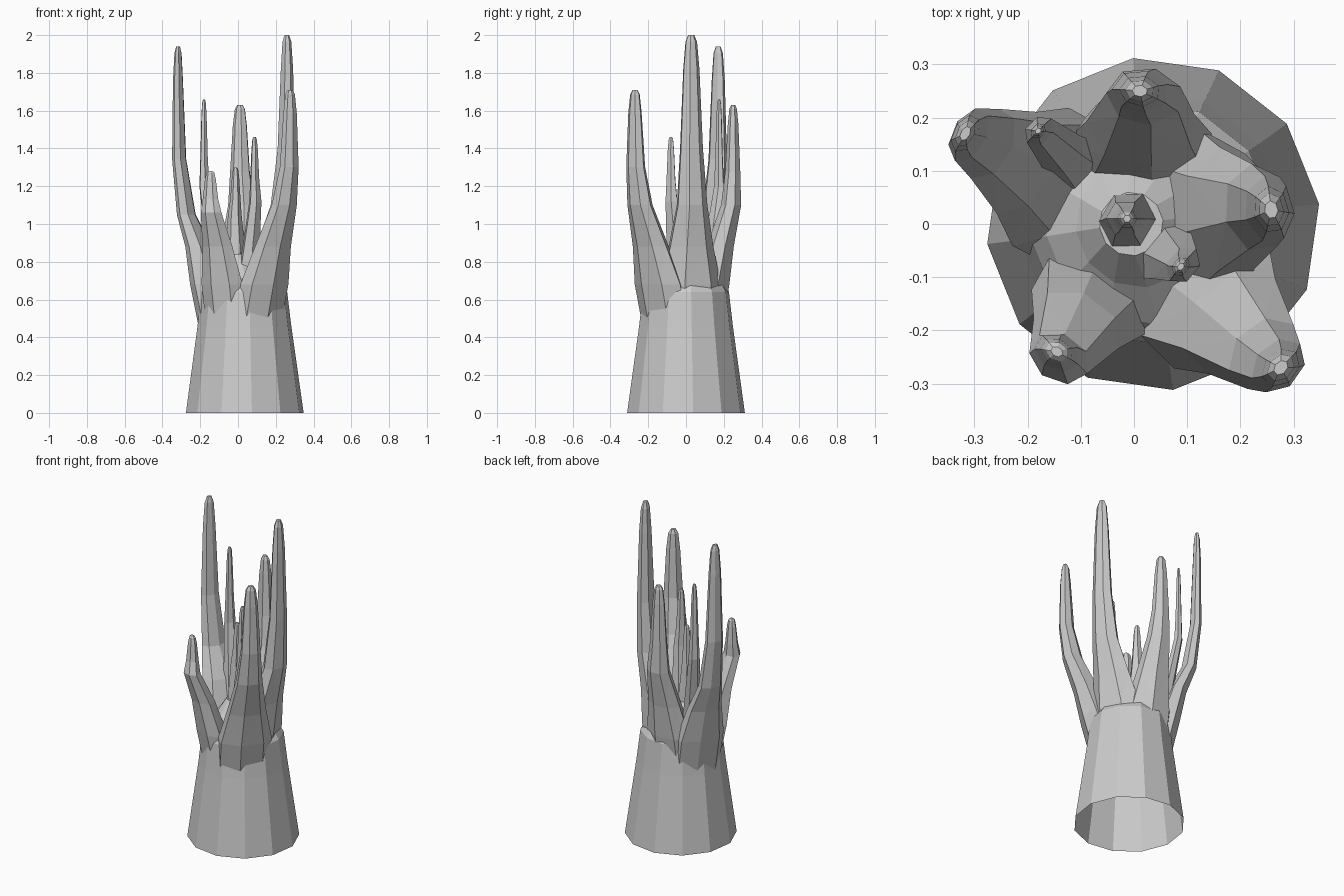
import bpy, bmesh
from math import atan2
from mathutils import Vector, Matrix

if "Cube" in bpy.data.objects:
    bpy.data.objects.remove(bpy.data.objects["Cube"])


def tube(name, rings, sides, angle=0):
    """Closed low-poly tube; ring = (centre, radial half width, tangential half width)."""
    bm = bmesh.new()
    loops = []
    for centre, r, t in rings:
        m = (Matrix.Translation(centre) @ Matrix.Rotation(angle, 4, 'Z')
             @ Matrix.Diagonal((r, t, 1, 1)))
        loops.append(bmesh.ops.create_circle(bm, segments=sides, radius=1, matrix=m)["verts"])
    for lo, hi in zip(loops, loops[1:]):
        for i in range(sides):
            j = (i + 1) % sides
            bm.faces.new((lo[i], lo[j], hi[j], hi[i]))
    bm.faces.new(loops[0])
    bm.faces.new(loops[-1])
    bmesh.ops.triangulate(bm, faces=[f for f in bm.faces if len(f.verts) == 4])
    bmesh.ops.recalc_face_normals(bm, faces=bm.faces)
    me = bpy.data.meshes.new(name)
    bm.to_mesh(me)
    bm.free()
    ob = bpy.data.objects.new(name, me)
    bpy.context.collection.objects.link(ob)
    return ob


def branch(name, bend, tip, width, flat=1.15, sides=7):
    """Leaves the trunk outwards, straightens at the bend, then tapers to the tip."""
    bend, tip = Vector(bend), Vector(tip)
    # root and crotch: (share of the bend's offset, height, size, webbing)
    rings = [(Vector((bend.x * out, bend.y * out, z)), width * s / flat, width * s * flat * web)
             for out, z, s, web in ((.4, .44, 1.8, 1.1), (.58, .68, 1.75, 1.15), (.76, .88, 1.36, 1.08))]
    rings.append((bend, width / flat, width * flat))
    # upright upper part, sideways drift mostly done by the first third
    for up, drift, s in ((.33, .85, .75), (.8, 1, .53), (.96, 1, .38), (1, 1, .2)):
        p = bend.lerp(tip, drift)
        p.z = bend.z + (tip.z - bend.z) * up
        rings.append((p, width * s / flat, width * s * flat))
    return tube(name, rings, sides, atan2(bend.y, bend.x))


# Flared trunk, its top rising to the centre between the branches
trunk = tube("trunk", [(Vector((x, 0, z)), r, r) for z, x, r in (
    (0, .036, .314), (.46, .034, .25), (.64, .033, .229), (.71, .025, .19),
    (.77, .01, .12), (.84, -.005, .06))], 12, .12)

# Branches
parts = [
    branch("right_branch", (.232, .03, 1.1), (.258, .027, 2), .073),
    branch("front_right_branch", (.245, -.243, 1.1), (.276, -.27, 1.71), .067),
    branch("left_branch", (-.272, .15, 1.05), (-.317, .17, 1.94), .056, 1.3),
    branch("back_branch", (.02, .24, 1.1), (.011, .25, 1.63), .063),
    branch("front_left_branch", (-.14, -.252, 1.06), (-.145, -.24, 1.28), .052),
    branch("back_left_twig", (-.178, .175, 1.2), (-.18, .175, 1.66), .028, sides=6),
    branch("inner_front_twig", (.092, -.077, 1.12), (.088, -.08, 1.46), .034, sides=6),
    branch("centre_twig", (-.017, .01, 1.05), (-.013, .01, 1.3), .036, 1, 6),
]

# Fuse the branches onto the trunk
for ob in parts:
    ob.hide_render = True
    mod = trunk.modifiers.new(ob.name, 'BOOLEAN')
    mod.operation = 'UNION'
    mod.solver = 'EXACT'
    mod.object = ob
dg = bpy.context.evaluated_depsgraph_get()
fused = bpy.data.meshes.new_from_object(trunk.evaluated_get(dg))
trunk.modifiers.clear()

# Open the hollow bottom
bm = bmesh.new()
bm.from_mesh(fused)
base = [f for f in bm.faces if all(v.co.z < .001 for v in f.verts)]
bmesh.ops.delete(bm, geom=base, context='FACES')
bm.to_mesh(fused)
bm.free()
trunk.data = fused
for ob in parts:
    bpy.data.objects.remove(ob)
